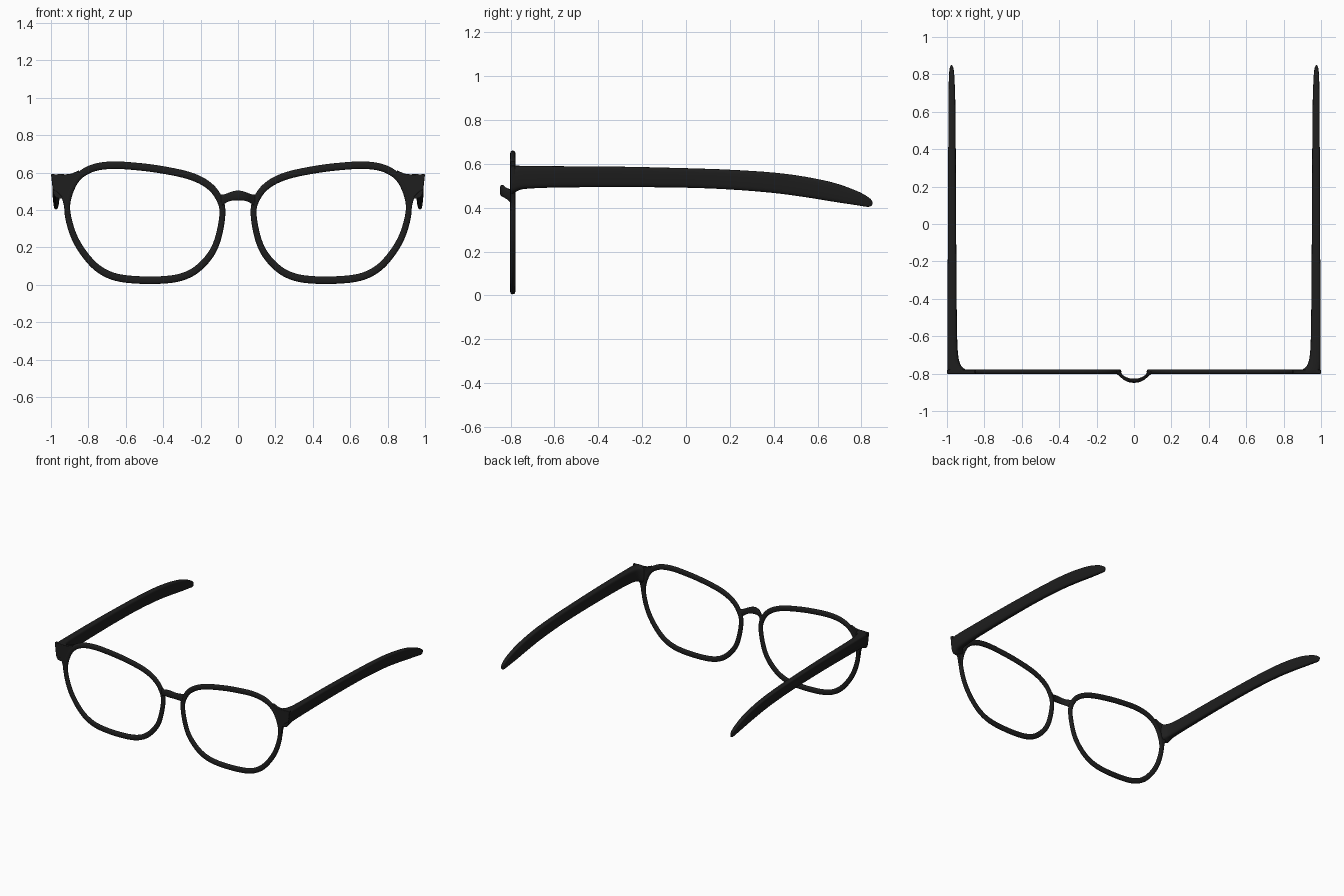
import bpy, bmesh
from math import cos, sin, pi, radians
from mathutils import Vector

if "Cube" in bpy.data.objects:
    bpy.data.objects.remove(bpy.data.objects["Cube"])

black = bpy.data.materials.new("black_acetate")
black.diffuse_color = (0.013, 0.013, 0.013, 1)
black.use_nodes = True
black.node_tree.nodes["Principled BSDF"].inputs["Base Color"].default_value = black.diffuse_color


def spline(points, steps, closed=False):
    """Catmull-Rom samples through tuples of any length."""
    n = len(points)
    out = []
    for i in range(n if closed else n - 1):
        idx = [i - 1, i, i + 1, i + 2]
        idx = [k % n if closed else min(max(k, 0), n - 1) for k in idx]
        for s in range(steps):
            t = s / steps
            out.append(tuple(
                0.5 * (2 * b + (c - a) * t + (2 * a - 5 * b + 4 * c - d) * t * t
                       + (3 * b - a - 3 * c + d) * t ** 3)
                for a, b, c, d in zip(*(points[k] for k in idx))))
    if not closed:
        out.append(points[-1])
    return out


def oval(ru, rv, power, count):
    """Superellipse cross-section."""
    res = []
    for k in range(count):
        c, s = cos(2 * pi * k / count), sin(2 * pi * k / count)
        res.append((ru * abs(c) ** (2 / power) * (1 if c >= 0 else -1),
                    rv * abs(s) ** (2 / power) * (1 if s >= 0 else -1)))
    return res


def finish(name, bm, mirror, angle=40):
    bmesh.ops.recalc_face_normals(bm, faces=bm.faces)
    mesh = bpy.data.meshes.new(name)
    bm.to_mesh(mesh)
    bm.free()
    ob = bpy.data.objects.new(name, mesh)
    bpy.context.collection.objects.link(ob)
    mesh.materials.append(black)
    if mirror:
        ob.modifiers.new("mirror", 'MIRROR').use_clip = False
    bpy.ops.object.select_all(action='DESELECT')
    ob.select_set(True)
    bpy.context.view_layer.objects.active = ob
    bpy.ops.object.shade_smooth_by_angle(angle=radians(angle))
    return ob


def loft(name, rings, closed=False, mirror=True):
    bm = bmesh.new()
    vs = [[bm.verts.new(p) for p in r] for r in rings]
    m = len(rings[0])
    for i in range(len(vs) if closed else len(vs) - 1):
        a, b = vs[i], vs[(i + 1) % len(vs)]
        for k in range(m):
            bm.faces.new((a[k], a[(k + 1) % m], b[(k + 1) % m], b[k]))
    if not closed:
        bm.faces.new(vs[0])
        bm.faces.new(vs[-1])
    return finish(name, bm, mirror)


# Lens rims: slim oval section swept round the lens outline
outline = [(.083, .38), (.108, .475), (.168, .54), (.265, .585), (.41, .616),
           (.543, .633), (.677, .64), (.783, .622), (.86, .57), (.905, .475),
           (.911, .38), (.875, .255), (.81, .15), (.73, .075), (.623, .035),
           (.446, .025), (.302, .042), (.2, .1), (.12, .21)]
path = [Vector(p) for p in spline(outline, 5, True)]
rings = []
for i, p in enumerate(path):
    t = (path[(i + 1) % len(path)] - path[i - 1]).normalized()
    nrm = Vector((-t.y, t.x))
    ru = 0.0155 + 0.0045 * abs(nrm.y)
    rings.append([(p.x + nrm.x * u, -.79 + v, p.y + nrm.y * u)
                  for u, v in oval(ru, .0125, 2.6, 14)])
loft("rim", rings, closed=True)

# Nose bridge: x, y, z, half depth, half height, arched up and forward
half = [(.0, -.838, .478, .011, .027), (.03, -.834, .475, .011, .025),
        (.055, -.822, .467, .011, .024), (.075, -.803, .457, .013, .027),
        (.092, -.790, .447, .012, .036)]
stations = [(-x, *r) for x, *r in half[:0:-1]] + half
loft("bridge", [[(x, y + u, z + v) for u, v in oval(ry, rz, 2.6, 14)]
                for x, y, z, ry, rz in spline(stations, 4)], mirror=False)

# Temples: y, inner x, outer x, bottom z, top z, flaring into the frame front
temple = [(-.80, .893, 1.0, .462, .592), (-.782, .898, 1.0, .468, .592),
          (-.755, .926, 1.0, .482, .591), (-.70, .940, 1.0, .488, .590),
          (-.58, .946, 1.0, .492, .589), (-.3, .949, .999, .494, .587),
          (0, .951, .998, .491, .580), (.2, .952, .997, .483, .573),
          (.4, .953, .996, .467, .560), (.55, .954, .995, .447, .540),
          (.68, .956, .994, .426, .512), (.78, .960, .992, .411, .476),
          (.825, .964, .988, .404, .452), (.843, .969, .983, .407, .438),
          (.85, .973, .979, .415, .426)]
rings = []
for y, xi, xo, zb, zt in spline(temple, 4):
    ring = []
    for u, v in oval((xo - xi) / 2, (zt - zb) / 2, 4.5, 24):
        z = (zb + zt) / 2 + v
        ring.append(((xi + xo) / 2 + u - .12 * (zt - z) * (u > 0), y, z))
    rings.append(ring)
loft("temple", rings)

# End pieces: flat corner plates joining the rims to the temples
plate = [(1.0, .592), (.93, .59), (.89, .595), (.85, .612), (.845, .59),
         (.885, .53), (.903, .46), (.909, .39), (.926, .385), (.932, .43),
         (.945, .475), (.965, .495), (.99, .51)]
bm = bmesh.new()
face = bm.faces.new([bm.verts.new((x, -.801, z)) for x, z in plate])
ext = bmesh.ops.extrude_face_region(bm, geom=[face])
bmesh.ops.translate(bm, vec=(0, .022, 0),
                    verts=[g for g in ext["geom"] if isinstance(g, bmesh.types.BMVert)])
ob = finish("end_piece", bm, True)
bevel = ob.modifiers.new("bevel", 'BEVEL')
bevel.width = .003
bevel.segments = 2
